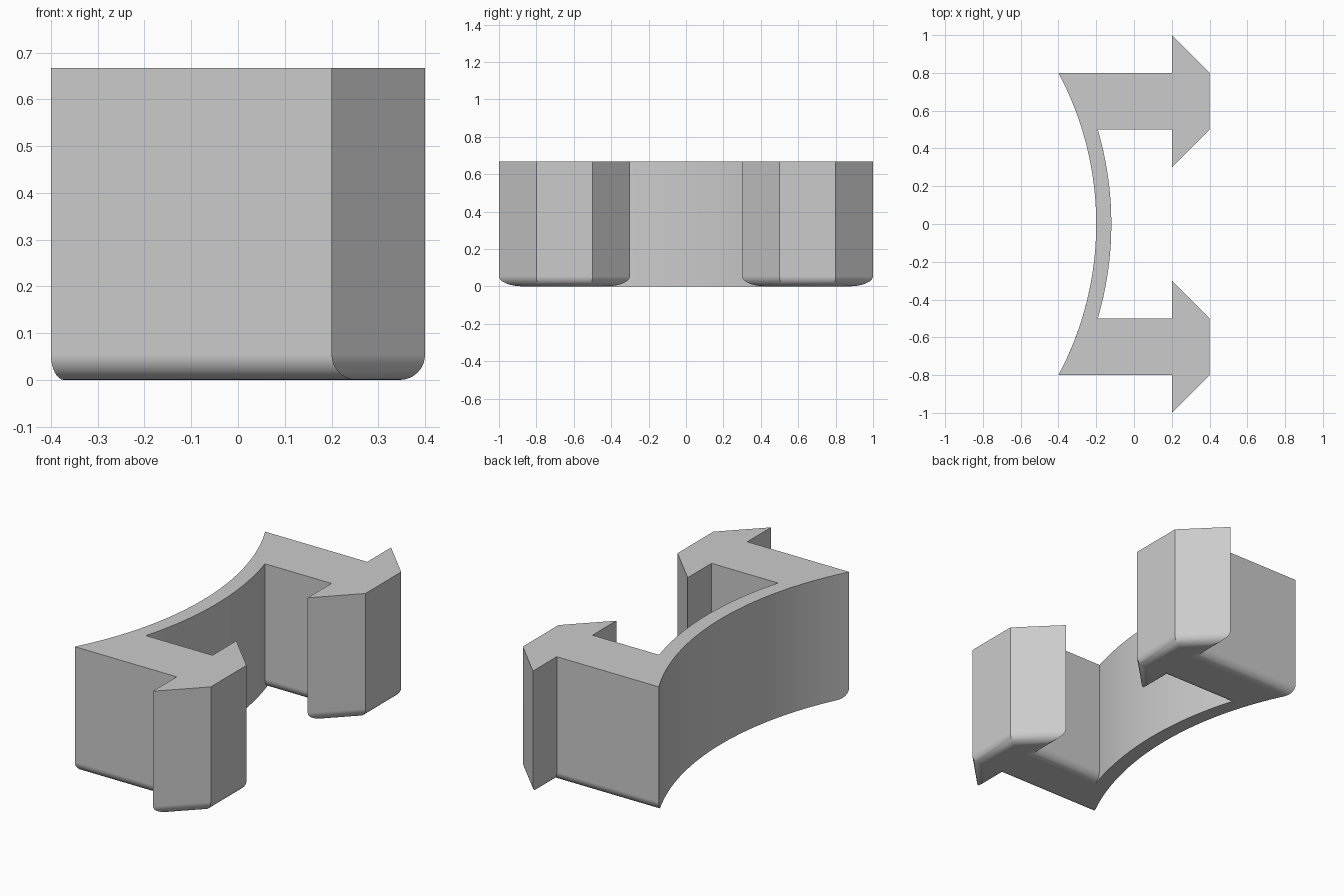
import bpy, bmesh
from math import sqrt, sin, cos, pi

if "Cube" in bpy.data.objects:
    bpy.data.objects.remove(bpy.data.objects["Cube"], do_unlink=True)

HEIGHT, FILLET, STEPS, SEGMENTS = 0.667, 0.054, 8, 40
ARC_X, OUTER_R, INNER_R = -1.9, 1.7, 1.78


def arc(radius, y_from, y_to):
    """Points along a curved face of the web, including both ends."""
    ys = [y_from + (y_to - y_from) * i / SEGMENTS for i in range(SEGMENTS + 1)]
    return [(ARC_X + sqrt(radius ** 2 - y * y), y) for y in ys]


def outline(d):
    """Plan profile with every straight wall moved inward by d."""
    k = d * sqrt(2)
    hook = [(0.2 + d, 0.5 + d), (0.2 + d, 0.3 + d + k), (0.4 - d, 0.5 - d + k),
            (0.4 - d, 0.8 + d - k), (0.2 + d, 1 - d - k), (0.2 + d, 0.8 - d)]
    mirrored = [(x, -y) for x, y in reversed(hook)]
    return (arc(INNER_R, -0.5 - d, 0.5 + d) + hook
            + arc(OUTER_R, 0.8 - d, -0.8 + d) + mirrored)


# Stack of outlines: rounded lower rim, then straight walls to the top
bm = bmesh.new()
angles = [pi / 2 * i / STEPS for i in range(STEPS + 1)]
levels = [(FILLET * (1 - sin(a)), FILLET * (1 - cos(a))) for a in angles]
levels.append((0, HEIGHT))
rings = [[bm.verts.new((x, y, z)) for x, y in outline(d)] for d, z in levels]
for low, high in zip(rings, rings[1:]):
    for i in range(len(low)):
        j = (i + 1) % len(low)
        bm.faces.new((low[i], low[j], high[j], high[i]))
bm.faces.new(rings[0])
bm.faces.new(rings[-1])
bmesh.ops.recalc_face_normals(bm, faces=bm.faces)

mesh = bpy.data.meshes.new("hooked_clip")
bm.to_mesh(mesh)
bm.free()
clip = bpy.data.objects.new("hooked_clip", mesh)
bpy.context.collection.objects.link(clip)

# Plain grey material
grey = bpy.data.materials.new("light_grey")
grey.use_nodes = True
colour = (0.6, 0.6, 0.6, 1)
grey.diffuse_color = colour
grey.node_tree.nodes["Principled BSDF"].inputs["Base Color"].default_value = colour
mesh.materials.append(grey)

# Smooth curves, crisp corners, flat walls
bpy.ops.object.select_all(action='DESELECT')
clip.select_set(True)
bpy.context.view_layer.objects.active = clip
bpy.ops.object.shade_smooth_by_angle(angle=pi / 6)
weighted = clip.modifiers.new("flat_walls", 'WEIGHTED_NORMAL')
weighted.keep_sharp = True
